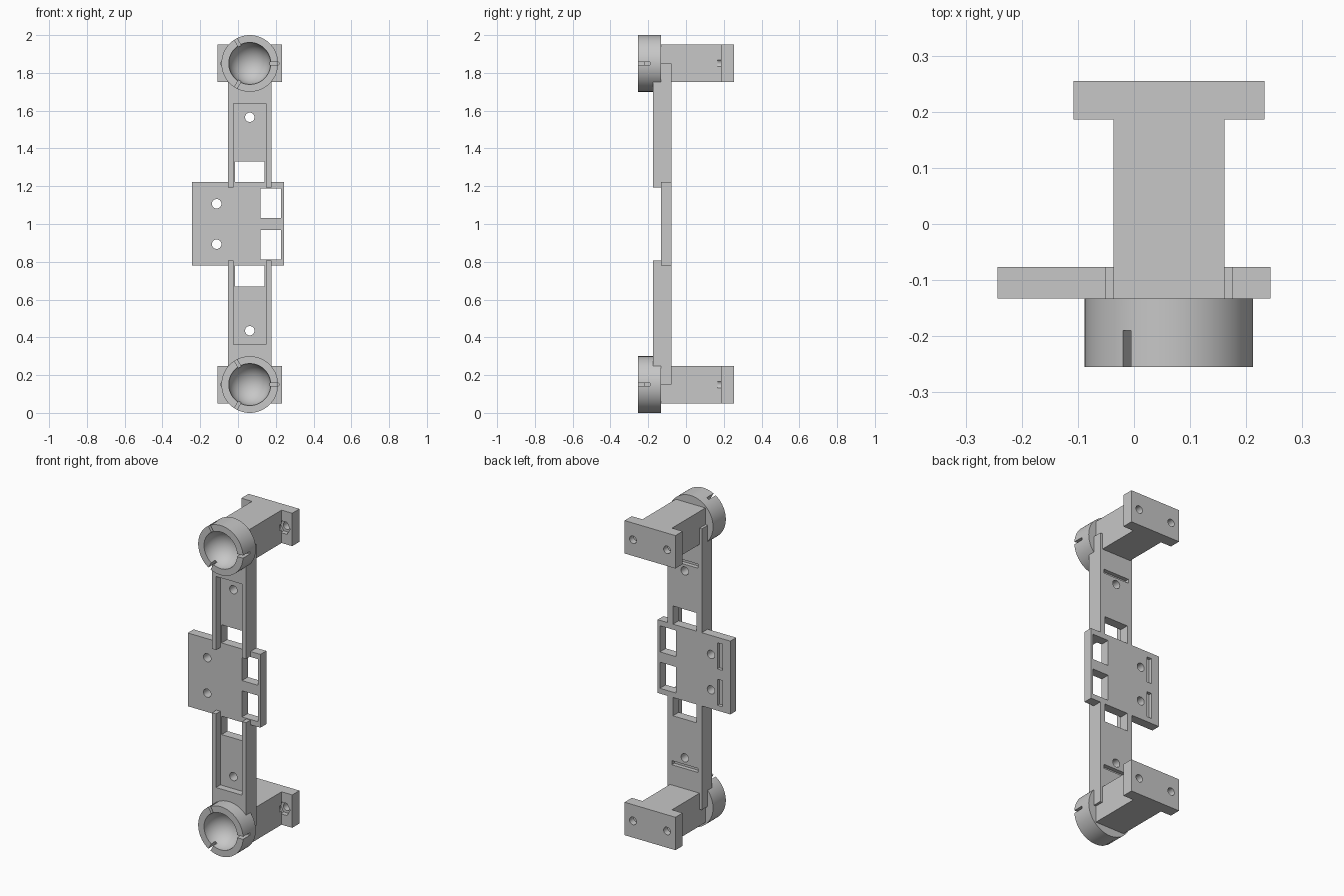
import bpy, bmesh, math
from mathutils import Matrix, Vector

cube = bpy.data.objects.get("Cube")
if cube:
    bpy.data.objects.remove(cube, do_unlink=True)

grey = bpy.data.materials.new("light grey")
grey.use_nodes = True
COLOUR = (0.57, 0.57, 0.57, 1)
grey.diffuse_color = COLOUR
grey.node_tree.nodes["Principled BSDF"].inputs["Base Color"].default_value = COLOUR

CX = 0.0622      # centre line of the strip, arms and cups
FRONT, BACK = -0.133, -0.077   # faces of the thin plate


def make(name, bm):
    bmesh.ops.recalc_face_normals(bm, faces=bm.faces)
    mesh = bpy.data.meshes.new(name)
    bm.to_mesh(mesh)
    bm.free()
    obj = bpy.data.objects.new(name, mesh)
    mesh.materials.append(grey)
    bpy.context.collection.objects.link(obj)
    return obj


def box(name, x, y, z):
    bm = bmesh.new()
    bmesh.ops.create_cube(bm, size=1)
    for v in bm.verts:
        v.co = Vector([(r[0] + r[1]) / 2 + c * abs(r[1] - r[0]) for c, r in zip(v.co, (x, y, z))])
    return make(name, bm)


def prism(name, outline, vec):
    """Extrude a flat outline along a vector."""
    bm = bmesh.new()
    face = bm.faces.new([bm.verts.new(p) for p in outline])
    ext = bmesh.ops.extrude_face_region(bm, geom=[face])["geom"]
    bmesh.ops.translate(bm, vec=vec, verts=[g for g in ext if isinstance(g, bmesh.types.BMVert)])
    return make(name, bm)


def rod(name, x, z, y, radius, sides=32):
    """Prism along y, with one corner pointing to +x."""
    angles = [2 * math.pi * i / sides for i in range(sides)]
    ring = [(x + radius * math.cos(a), y[0], z + radius * math.sin(a)) for a in angles]
    return prism(name, ring, (0, y[1] - y[0], 0))


def select_only(obj):
    bpy.ops.object.select_all(action='DESELECT')
    obj.select_set(True)
    bpy.context.view_layer.objects.active = obj


def cut(obj, cutters):
    select_only(obj)
    for c in cutters:
        mod = obj.modifiers.new("cut", 'BOOLEAN')
        mod.operation, mod.solver, mod.object = 'DIFFERENCE', 'EXACT', c
        bpy.ops.object.modifier_apply(modifier=mod.name)
        bpy.data.objects.remove(c, do_unlink=True)
    select_only(obj)
    bpy.ops.object.shade_smooth_by_angle(angle=math.radians(25))


# Centre plate with two windows, two screw holes and two shallow back slots
plate = box("centre_plate", (-0.243, 0.243), (FRONT, BACK), (0.779, 1.222))
cutters = []
for s in (-1, 1):
    mid = 1 + s * 0.11
    span = (mid - 0.079, mid + 0.079)
    cutters += [box("window_cutter", (0.12, 0.228), (-0.3, 0.1), span),
                rod("hole_cutter", -0.113, 1 + s * 0.107, (-0.3, 0.1), 0.025),
                box("slot_cutter", (-0.19, -0.157), (BACK - 0.02, 0.1), span)]
cut(plate, cutters)


def build_end(s, label):
    def h(a, b):        # height range, measured away from the middle
        return sorted((1 + s * a, 1 + s * b))
    mid = 1 + s * 0.85

    # Strip with a front tray, a window, a screw hole and a back slot
    strip = box(label + "_strip", (CX - 0.114, CX + 0.114), (-0.175, BACK), h(0.193, 0.85))
    cut(strip, [box("step_cutter", (-1, 1), (-0.5, FRONT), h(0.752, 1)),
                box("tray_cutter", (CX - 0.087, CX + 0.087), (-0.5, FRONT), h(0.1, 0.638)),
                box("gap_cutter", (CX - 0.079, CX + 0.079), (-0.5, 0.5), h(0.1, 0.332)),
                rod("hole_cutter", CX, 1 + s * 0.565, (-0.5, 0.5), 0.025),
                box("slot_cutter", (CX - 0.087, CX + 0.087), (BACK - 0.025, 0.5), h(0.605, 0.63))])

    # T-shaped arm with a mounting flange, bolt holes and hexagonal nut pockets
    half = [(0.099, FRONT), (0.099, 0.186), (0.17, 0.186), (0.17, 0.255)]
    outline = [(CX + x, y) for x, y in half] + [(CX - x, y) for x, y in reversed(half)]
    low, high = h(0.752, 0.951)
    arm = prism(label + "_arm", [(x, y, low) for x, y in outline], (0, 0, high - low))
    cutters = []
    for side in (-1, 1):
        x = CX + side * 0.114
        cutters += [rod("nut_cutter", x, mid, (0.185, 0.215), 0.042, 6),
                    rod("bolt_cutter", x, mid, (0.167, 0.4), 0.023)]
    cut(arm, cutters)

    # Round cup with a bowl-shaped hollow, turned about the y axis
    bowl = 0.111
    profile = [(0, FRONT), (0.15, FRONT), (0.15, -0.255)]
    profile += [(bowl * math.cos(a), -0.255 + bowl * math.sin(a))
                for a in (math.pi / 2 * i / 14 for i in range(15))]
    bm = bmesh.new()
    verts = [bm.verts.new((r, y, 0)) for r, y in profile]
    edges = [bm.edges.new(pair) for pair in zip(verts, verts[1:])]
    bmesh.ops.spin(bm, geom=verts + edges, cent=(0, 0, 0), axis=(0, 1, 0),
                   angle=2 * math.pi, steps=72, use_duplicate=False)
    bmesh.ops.remove_doubles(bm, verts=bm.verts, dist=0.0001)
    bmesh.ops.translate(bm, vec=(CX, 0, mid), verts=bm.verts)
    cup = make(label + "_cup", bm)
    cutters = []
    for k in range(3):
        c = box("notch_cutter", (0.106, 0.2), (-0.3, -0.19), (-0.008, 0.008))
        c.data.transform(Matrix.Translation((CX, 0, mid)) @ Matrix.Rotation(k * 2 * math.pi / 3, 4, 'Y'))
        cutters.append(c)
    cut(cup, cutters)


build_end(-1, "lower")
build_end(1, "upper")
